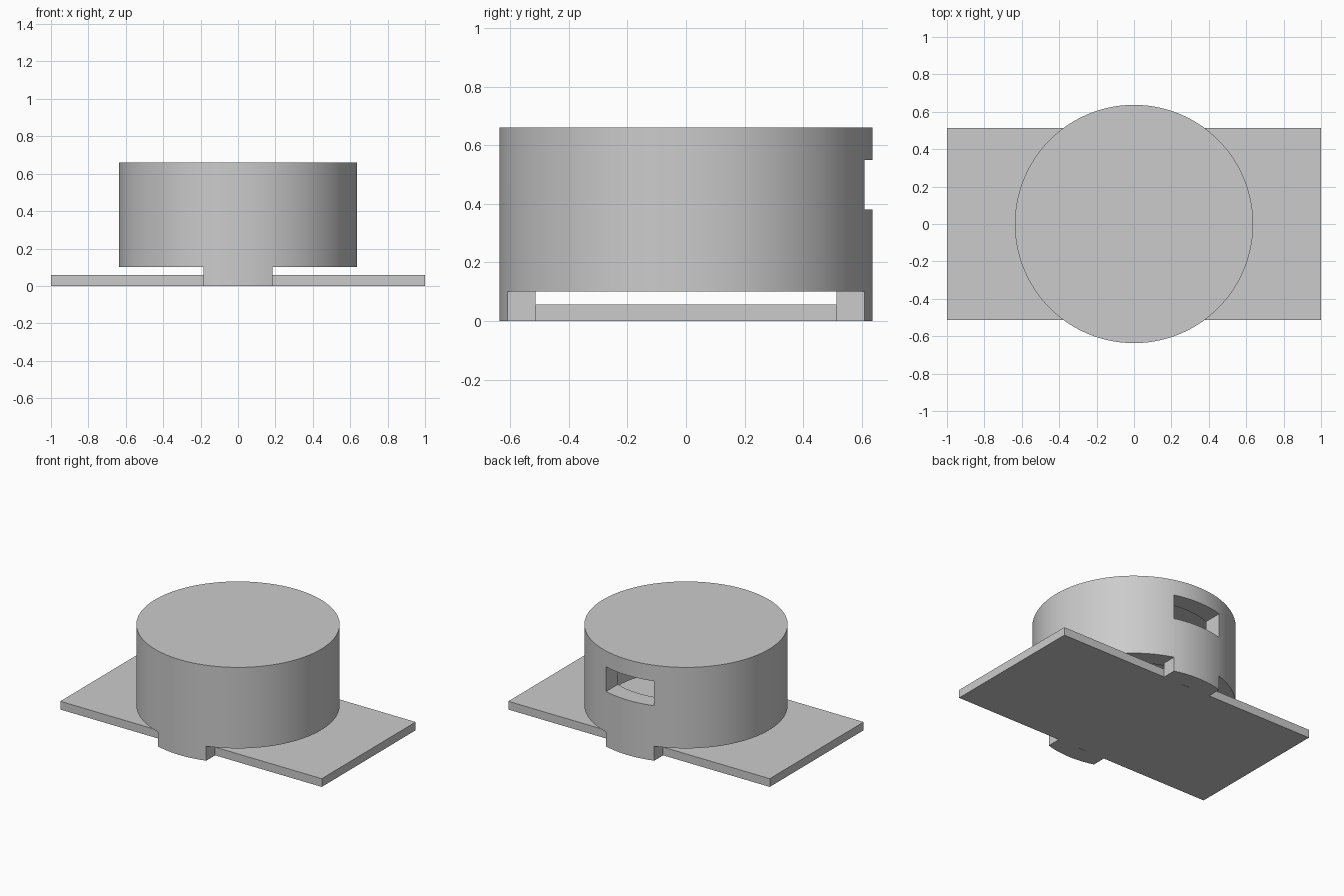
import bpy
import math

if "Cube" in bpy.data.objects:
    bpy.data.objects.remove(bpy.data.objects["Cube"])

OUTER_R, INNER_R = 0.637, 0.515
TOP, RIM, CEILING = 0.66, 0.10, 0.60
HALF_TAB = 0.184       # half width of tabs and slot
PLATE_HALF_Y = 0.513

grey = bpy.data.materials.new("plain_grey")
grey.diffuse_color = (0.6, 0.6, 0.6, 1)
grey.use_nodes = True
grey.node_tree.nodes["Principled BSDF"].inputs["Base Color"].default_value = grey.diffuse_color


def box(name, x, y, z):
    """Box from (min, max) pairs."""
    lo, hi = zip(x, y, z)
    bpy.ops.mesh.primitive_cube_add(size=1, location=[(a + b) / 2 for a, b in zip(lo, hi)])
    ob = bpy.context.object
    ob.name = name
    ob.scale = [b - a for a, b in zip(lo, hi)]
    bpy.ops.object.transform_apply(location=True, rotation=False, scale=True)
    return ob


def cylinder(name, radius, z0, z1):
    bpy.ops.mesh.primitive_cylinder_add(vertices=128, radius=radius, depth=z1 - z0,
                                        location=(0, 0, (z0 + z1) / 2))
    ob = bpy.context.object
    ob.name = name
    bpy.ops.object.transform_apply(location=True, rotation=False, scale=True)
    return ob


def cut(target, cutter):
    mod = target.modifiers.new("cut", 'BOOLEAN')
    mod.operation = 'DIFFERENCE'
    mod.solver = 'EXACT'
    mod.object = cutter
    bpy.context.view_layer.objects.active = target
    bpy.ops.object.modifier_apply(modifier=mod.name)
    bpy.data.objects.remove(cutter, do_unlink=True)


# Round hollow housing, open underneath
housing = cylinder("housing", OUTER_R, 0, TOP)
cut(housing, cylinder("cavity", INNER_R, -0.1, CEILING))

# Trim the lower skirt so only the front and back tabs remain
for side in (-1, 1):
    cut(housing, box("skirt_trim", sorted((side * HALF_TAB, side)), (-1, 1), (-0.2, RIM)))
cut(housing, box("plate_clearance", (-1, 1), (-PLATE_HALF_Y, PLATE_HALF_Y), (-0.3, RIM)))

# Window through the back wall
cut(housing, box("window", (-HALF_TAB, HALF_TAB), (0.3, 1), (0.38, 0.55)))

# Flat base plate
plate = box("base_plate", (-1, 1), (-PLATE_HALF_Y, PLATE_HALF_Y), (0, 0.057))

for ob in (housing, plate):
    ob.data.materials.clear()
    ob.data.materials.append(grey)

bpy.ops.object.select_all(action='DESELECT')
housing.select_set(True)
bpy.context.view_layer.objects.active = housing
bpy.ops.object.shade_smooth_by_angle(angle=math.radians(30))
